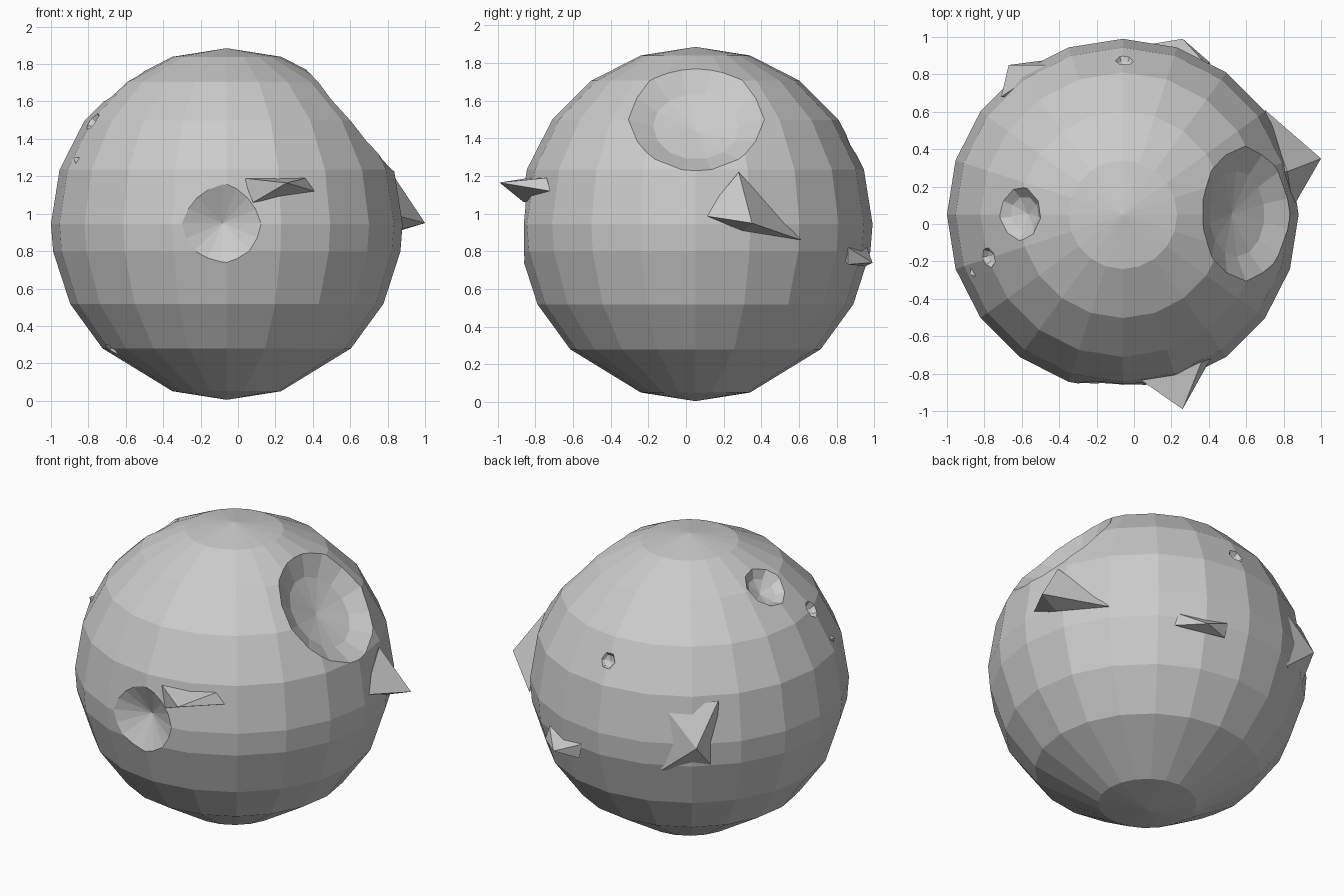
import bpy, bmesh, math
from mathutils import Vector, Matrix

if "Cube" in bpy.data.objects:
    bpy.data.objects.remove(bpy.data.objects["Cube"])

C = Vector((-0.06, 0.05, 0.945))
R = 0.94


def make_object(name, bm):
    bmesh.ops.recalc_face_normals(bm, faces=bm.faces)
    me = bpy.data.meshes.new(name)
    bm.to_mesh(me)
    bm.free()
    ob = bpy.data.objects.new(name, me)
    bpy.context.collection.objects.link(ob)
    return ob


def lathe(name, profile, n, matrix):
    """Closed solid of revolution; first and last points are on the axis."""
    bm = bmesh.new()
    rows = []
    for r, z in profile:
        k = 1 if r == 0 else n
        rows.append([bm.verts.new(matrix @ Vector((r * math.cos(2 * math.pi * i / n),
                                                   r * math.sin(2 * math.pi * i / n), z)))
                     for i in range(k)])
    for a, b in zip(rows, rows[1:]):
        for i in range(n):
            j = (i + 1) % n
            quad = [a[i % len(a)], a[j % len(a)], b[j % len(b)], b[i % len(b)]]
            bm.faces.new(list(dict.fromkeys(quad)))
    return make_object(name, bm)


# faceted rocky body, rings measured in degrees from the top
angles = [18, 36, 54, 72, 90, 99, 117, 135, 162]
profile = [(0, R)] + [(R * math.sin(math.radians(a)), R * math.cos(math.radians(a)))
                      for a in angles] + [(0, -R)]
body = lathe("rock_body", profile, 20, Matrix.Translation(C))


# craters: direction from the centre, rim radius, depth, sides
def crater(direction, r, depth, sides, dish):
    rot = Vector(direction).to_track_quat('Z', 'Y').to_matrix().to_4x4()
    rim = math.sqrt(R * R - r * r)
    prof = [(0, rim - depth)]
    if dish:
        prof.append((r * 0.62, rim - depth * 0.65))
    prof += [(r, rim), (r * 1.15, rim + 0.15), (0, rim + 0.15)]
    cutter = lathe("crater_cutter", prof, sides, Matrix.Translation(C) @ rot)
    cutter.hide_render = True
    mod = body.modifiers.new("crater", 'BOOLEAN')
    mod.operation = 'DIFFERENCE'
    mod.solver = 'EXACT'
    mod.object = cutter
    bpy.context.view_layer.objects.active = body
    bpy.ops.object.modifier_apply(modifier=mod.name)
    bpy.data.objects.remove(cutter)


crater((0.66, 0.005, 0.56), 0.37, 0.10, 14, True)     # large right crater
crater((-0.025, -0.91, 0.005), 0.225, 0.10, 16, False)  # front crater
crater((-0.56, 0.005, 0.75), 0.15, 0.08, 9, True)     # upper left crater
crater((-0.72, -0.23, 0.55), 0.06, 0.05, 7, True)     # small left pit
crater((0.01, 0.84, 0.43), 0.06, 0.05, 6, True)       # small back pit
crater((-0.62, -0.2, -0.68), 0.05, 0.04, 6, True)     # small lower pit


# shards standing out of the surface: tip and base outline
def shard(name, tip, *base):
    bm = bmesh.new()
    mid = sum((Vector(b) for b in base), Vector()) / len(base)
    for p in (tip, mid + (C - mid) * 0.12) + base:
        bm.verts.new(p)
    res = bmesh.ops.convex_hull(bm, input=bm.verts)
    loose = [v for v in bm.verts if not v.link_faces]
    bmesh.ops.delete(bm, geom=loose, context='VERTS')
    return make_object(name, bm)


shard("front_shard", (0.26, -0.99, 1.165), (0.03, -0.83, 1.19), (0.08, -0.86, 1.06),
      (0.41, -0.72, 1.12), (0.36, -0.74, 1.19))
shard("right_shard", (1.0, 0.35, 0.95), (0.85, 0.09, 0.99), (0.82, 0.28, 1.22),
      (0.70, 0.61, 0.86), (0.85, 0.30, 0.91))
shard("back_left_shard", (-0.67, 0.85, 0.95), (-0.71, 0.68, 1.21), (-0.69, 0.67, 0.74),
      (-0.44, 0.88, 0.76), (-0.46, 0.85, 1.14))
shard("back_shard", (0.26, 0.99, 0.74), (0.08, 0.96, 0.82), (0.1, 0.95, 0.72),
      (0.41, 0.86, 0.73), (0.38, 0.86, 0.82))
shard("left_chip", (-0.88, -0.27, 1.30), (-0.86, -0.20, 1.30), (-0.85, -0.28, 1.22),
      (-0.82, -0.29, 1.30))
